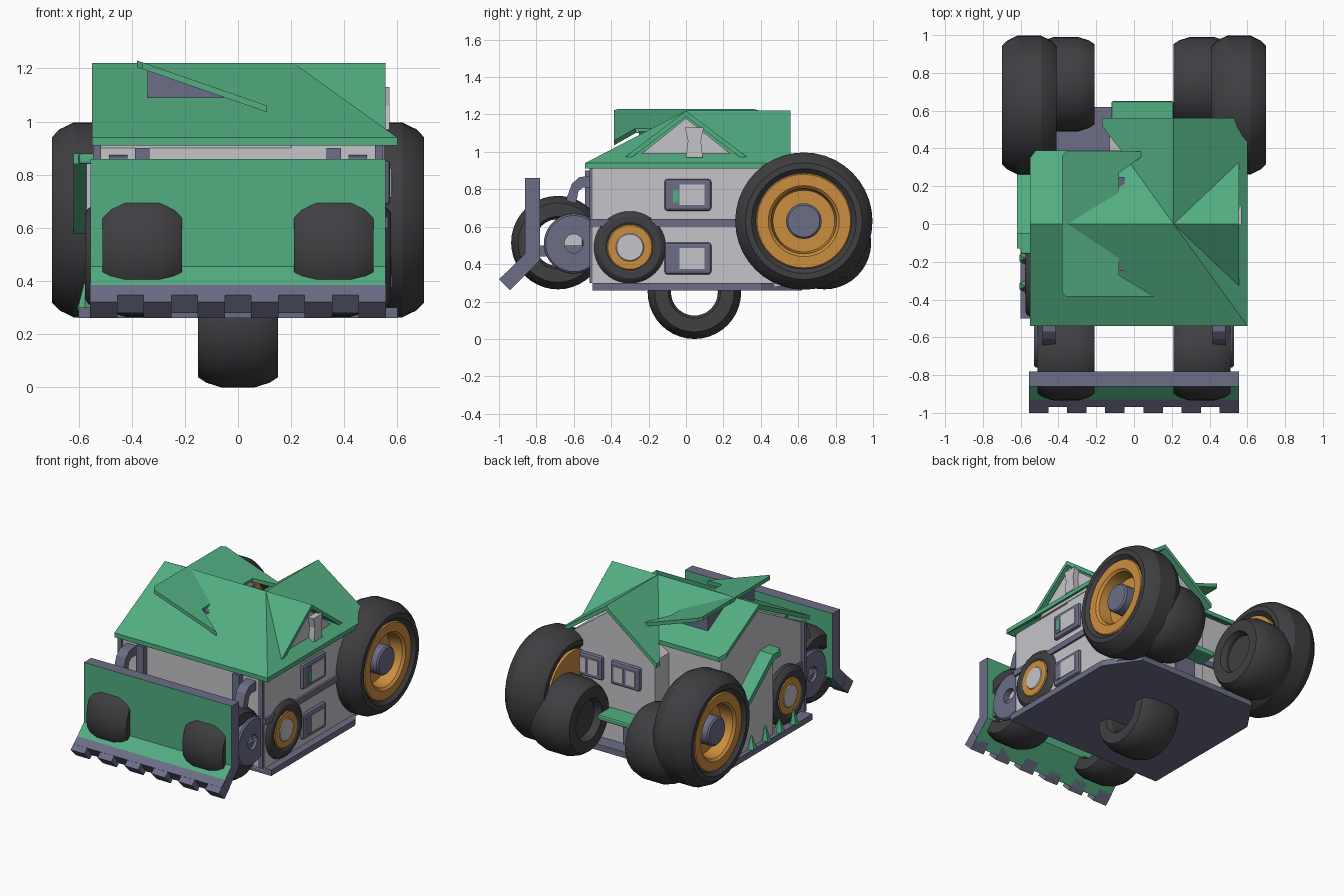
import bpy, bmesh
from math import sin, cos, tau, radians
from mathutils import Vector

cube = bpy.data.objects.get("Cube")
if cube:
    bpy.data.objects.remove(cube, do_unlink=True)


def material(name, rgb):
    m = bpy.data.materials.new(name)
    m.use_nodes = True
    m.diffuse_color = (*rgb, 1)
    m.node_tree.nodes["Principled BSDF"].inputs["Base Color"].default_value = (*rgb, 1)
    return m


GREEN = material("green", (0.085, 0.42, 0.22))
SLATE = material("slate", (0.15, 0.155, 0.24))
RUBBER = material("dark rubber", (0.05, 0.05, 0.056))
PLASTER = material("light grey", (0.56, 0.56, 0.59))
ORANGE = material("orange", (0.6, 0.27, 0.05))


def finish(name, bm, *mats, smooth=False):
    bmesh.ops.remove_doubles(bm, verts=bm.verts, dist=0.0001)
    bmesh.ops.recalc_face_normals(bm, faces=bm.faces)
    mesh = bpy.data.meshes.new(name)
    bm.to_mesh(mesh)
    bm.free()
    ob = bpy.data.objects.new(name, mesh)
    bpy.context.collection.objects.link(ob)
    for m in mats:
        mesh.materials.append(m)
    if smooth:
        bpy.ops.object.select_all(action='DESELECT')
        ob.select_set(True)
        bpy.context.view_layer.objects.active = ob
        bpy.ops.object.shade_smooth_by_angle(angle=radians(25))
    return ob


def slab(name, mat, points, move):
    """Polygon extruded along a vector."""
    bm = bmesh.new()
    face = bm.faces.new([bm.verts.new(p) for p in points])
    ext = bmesh.ops.extrude_face_region(bm, geom=[face], use_keep_orig=True)
    top = [v for v in ext["geom"] if isinstance(v, bmesh.types.BMVert)]
    bmesh.ops.translate(bm, verts=top, vec=Vector(move))
    return finish(name, bm, mat)


def box(name, mat, x, y, z, bevel=0.0):
    """Box from three (low, high) ranges."""
    ob = slab(name, mat, [(x[0], y[0], z[0]), (x[1], y[0], z[0]),
                          (x[1], y[1], z[0]), (x[0], y[1], z[0])], (0, 0, z[1] - z[0]))
    if bevel:
        b = ob.modifiers.new("bevel", 'BEVEL')
        b.width, b.segments = bevel, 2
    return ob


def lathe(name, mat, centre, profile, side=1, steps=40):
    """Closed (offset, radius) profile turned about the x axis."""
    bm = bmesh.new()
    cx, cy, cz = centre
    rings = [[bm.verts.new((cx + side * u, cy + r * cos(tau * i / steps), cz + r * sin(tau * i / steps)))
              for u, r in profile] for i in range(steps)]
    n = len(profile)
    for i in range(steps):
        a, b = rings[i], rings[(i + 1) % steps]
        for j in range(n):
            k = (j + 1) % n
            bm.faces.new((a[j], a[k], b[k], b[j]))
    return finish(name, bm, mat, smooth=True)


def tyre(name, centre, w, r, hole, side=1):
    h = w / 2
    lathe(name, RUBBER, centre, [(-h, r * 0.85), (-h * 0.8, r * 0.93), (-h * 0.43, r), (h * 0.43, r),
                                 (h * 0.8, r * 0.93), (h, r * 0.85), (h, hole * 1.12), (h * 0.8, hole),
                                 (-h * 0.8, hole), (-h, hole * 1.12)], side)


def disc(name, mat, centre, w, r, side=1):
    h = w / 2
    lathe(name, mat, centre, [(-h, 0), (-h, r), (h - 0.01, r), (h, r - 0.01), (h, 0)], side)


# House walls
slab("main_walls", PLASTER, [(-0.52, y, z) for y, z in
     [(-0.5, 0.28), (0.37, 0.28), (0.37, 0.96), (0, 1.17), (-0.5, 0.9)]], (0.73, 0, 0))
slab("back_wing_walls", PLASTER, [(x, 0, z) for x, z in
     [(-0.13, 0.28), (0.55, 0.28), (0.55, 0.92), (0.21, 1.17), (-0.13, 0.92)]], (0, 0.52, 0))
box("side_walls", PLASTER, (0.2, 0.55), (-0.5, 0.5), (0.28, 0.91))
slab("side_gable_wall", PLASTER, [(0.2, -0.3, 0.94), (0.2, 0.3, 0.94), (0.2, 0, 1.18)], (0.33, 0, 0))
slab("lean_to_wall", PLASTER, [(-0.57, y, z) for y, z in
     [(-0.12, 0.28), (0.27, 0.28), (0.27, 0.57), (-0.06, 0.86), (-0.12, 0.86)]], (0.06, 0, 0))

# Base plate and trim bands
slab("base_plate", SLATE, [(x, y, 0.26) for x, y in
     [(-0.6, -0.5), (0.6, -0.5), (0.6, 0.4), (0.45, 0.62), (-0.45, 0.62), (-0.6, 0.4)]], (0, 0, 0.04))
box("middle_band", SLATE, (-0.53, 0.565), (-0.51, 0.38), (0.6, 0.64))
for s in (-1, 1):
    box("corner_post", SLATE, (s * 0.53 - 0.015, s * 0.53 + 0.015), (-0.515, -0.49), (0.3, 0.91))

# Roof planes
DOWN = (0, 0, -0.03)
RIDGE = (0.21, 0, 1.22)
slab("front_roof", GREEN, [(-0.55, -0.54, 0.94), (0.6, -0.54, 0.94), RIDGE, (-0.55, 0, 1.22)], DOWN)
slab("side_roof", GREEN, [(0.6, -0.54, 0.94), (0.6, 0.46, 0.94), (0.53, 0.56, 0.99),
                          (0.21, 0.56, 1.22), RIDGE], DOWN)
slab("rear_roof", GREEN, [RIDGE, (-0.55, 0, 1.22), (-0.55, 0.35, 1.024), (-0.52, 0.39, 1.0),
                          (-0.07, 0.39, 1.0)], DOWN)
slab("wing_roof", GREEN, [RIDGE, (0.21, 0.56, 1.22), (-0.17, 0.56, 0.93),
                          (-0.17, 0.52, 0.93), (-0.07, 0.39, 1.0)], DOWN)
for s in (-1, 1):
    slab("side_gable_roof", GREEN, [RIDGE, (0.555, 0, 1.22), (0.555, s * 0.33, 0.97)], DOWN)

# Raised dormer on the ridge
slab("dormer_roof", GREEN, [(x, y, 1.098 - 0.347 * x) for x, y in
     [(-0.38, -0.36), (-0.36, -0.385), (0.11, -0.385), (-0.08, -0.27), (-0.08, 0.27),
      (0.08, 0.385), (-0.36, 0.385), (-0.38, 0.36)]], (0, 0, -0.025))
slab("dormer_walls", SLATE, [(x, -0.25, z) for x, z in
     [(-0.34, 1.0), (-0.05, 1.0), (-0.05, 1.1), (-0.34, 1.2)]], (0, 0.5, 0))

# Gable lantern
slab("gable_lantern", PLASTER, [(0.53, y, z) for y, z in
     [(0.0, 0.97), (0.09, 0.97), (0.08, 1.06), (0.095, 1.13), (-0.005, 1.13), (0.01, 1.06)]], (0.04, 0, 0))


# Windows on the side and back
def side_window(z):
    y = 0.01
    box("side_window_frame", SLATE, (0.53, 0.572), (y - 0.125, y + 0.125), (z - 0.085, z + 0.085), 0.015)
    box("side_window_pane", PLASTER, (0.55, 0.576), (y - 0.09, y + 0.09), (z - 0.055, z + 0.055))
    box("side_window_curtain", SLATE, (0.55, 0.579), (y - 0.09, y - 0.045), (z - 0.055, z + 0.055))


for z in (0.77, 0.43):
    side_window(z)
box("window_plant", GREEN, (0.56, 0.582), (-0.07, -0.04), (0.73, 0.8))
for x in (0.08, 0.36):
    box("back_window_frame", SLATE, (x - 0.11, x + 0.11), (0.5, 0.545), (0.69, 0.85), 0.015)
    for s in (-1, 1):
        box("back_window_pane", PLASTER, (x + s * 0.045 - 0.035, x + s * 0.045 + 0.035),
            (0.53, 0.55), (0.72, 0.82))
box("back_step", GREEN, (-0.12, 0.21), (0.48, 0.65), (0.48, 0.52), 0.01)
box("back_door", SLATE, (-0.06, 0.1), (0.5, 0.53), (0.3, 0.48))

# Lean-to awning and shrubs
slab("lean_to_roof", GREEN, [(-0.62, y, z) for y, z in
     [(-0.13, 0.88), (-0.05, 0.88), (0.29, 0.6), (0.29, 0.56), (-0.06, 0.84), (-0.13, 0.84)]], (0.1, 0, 0))
box("lean_to_trim", GREEN, (-0.6, -0.5), (-0.16, -0.08), (0.84, 0.88), 0.01)
for i in range(4):
    bm = bmesh.new()
    bmesh.ops.create_cone(bm, cap_ends=True, segments=6, radius1=0.035, radius2=0.006, depth=0.08 + 0.02 * (i % 2))
    bmesh.ops.translate(bm, verts=bm.verts, vec=(-0.575, 0.12 - 0.15 * i, 0.34))
    finish("shrub", bm, GREEN)

# Wheels
tyre("lower_wheel", (0, 0.045, 0.25), 0.3, 0.25, 0.125)
for s in (-1, 1):
    tyre("front_tyre", (s * 0.36, -0.685, 0.515), 0.3, 0.25, 0.125, s)
    tyre("rear_inner_tyre", (s * 0.36, 0.74, 0.515), 0.3, 0.25, 0.125, s)
    disc("rear_inner_hub", RUBBER, (s * 0.36, 0.74, 0.515), 0.2, 0.13, s)
    rear = (s * 0.555, 0.63, 0.63)
    tyre("rear_tyre", rear, 0.29, 0.367, 0.25, s)
    lathe("rear_rim", ORANGE, rear, [(-0.14, 0.0), (-0.14, 0.25), (0.11, 0.265), (0.13, 0.25), (0.13, 0.19),
                                     (0.115, 0.175), (0.03, 0.165), (0.03, 0)], s)
    disc("rear_axle", SLATE, (s * 0.59, 0.63, 0.63), 0.17, 0.095, s)
    # Small side wheel
    side_hub = (s * 0.525, -0.3, 0.49)
    tyre("side_tyre", side_hub, 0.1, 0.195, 0.12, s)
    disc("side_rim", ORANGE, side_hub, 0.095, 0.127, s)
    disc("side_cap", PLASTER, side_hub, 0.105, 0.08, s)
    # Blade drive ring and lifting arms
    lathe("drive_ring", SLATE, (s * 0.49, -0.6, 0.51),
          [(-0.04, 0.16), (0.03, 0.16), (0.04, 0.15), (0.04, 0.05), (-0.04, 0.05)], s)
    disc("drive_hub", PLASTER, (s * 0.46, -0.6, 0.51), 0.06, 0.06, s)
    slab("lifting_arm", SLATE, [(s * 0.45 - 0.035, y, z) for y, z in
         [(-0.65, 0.72), (-0.61, 0.83), (-0.57, 0.865), (-0.49, 0.875), (-0.49, 0.81),
          (-0.55, 0.81), (-0.575, 0.79), (-0.59, 0.72)]], (0.07, 0, 0))
    box("wall_bracket", SLATE, (s * 0.36 - 0.027, s * 0.36 + 0.027), (-0.54, -0.49), (0.7, 0.9))
    box("push_arm", SLATE, (s * 0.48 - 0.03, s * 0.48 + 0.03), (-0.8, -0.49), (0.44, 0.5))

# Dozer blade: green faces, slate rim and cutting edge
blade = slab("blade", GREEN, [(-0.555, y, z) for y, z in
             [(-0.78, 0.86), (-0.78, 0.42), (-0.92, 0.28), (-0.97, 0.348), (-0.93, 0.385),
              (-0.86, 0.455), (-0.86, 0.86)]], (1.11, 0, 0))
blade.data.materials.append(SLATE)
for f in blade.data.polygons:
    if abs(f.normal.x) > 0.9 or f.normal.z > 0.9 or f.center.y < -0.93:
        f.material_index = 1
for i in range(6):
    x = -0.505 + 0.202 * i
    slab("blade_tooth", SLATE, [(x - 0.052, y, z) for y, z in
         [(-0.92, 0.39), (-1.0, 0.32), (-0.94, 0.26), (-0.88, 0.32)]], (0.104, 0, 0))
